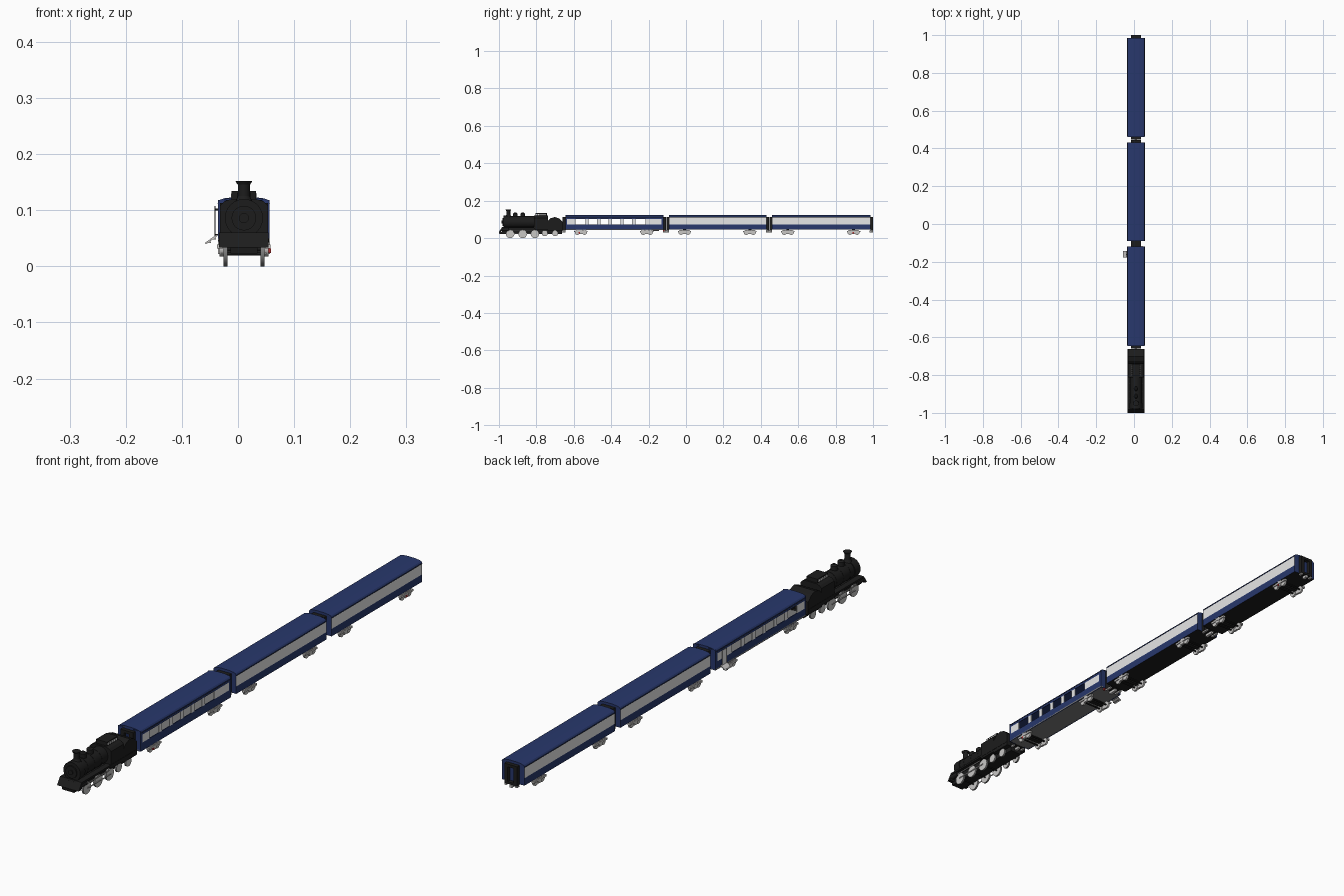
import bpy, bmesh, math
from mathutils import Matrix, Vector

cube = bpy.data.objects.get("Cube")
if cube:
    bpy.data.objects.remove(cube)

XC = 0.0105  # centre line of the train


def material(name, rgb):
    m = bpy.data.materials.new(name)
    m.use_nodes = True
    m.diffuse_color = (*rgb, 1)
    m.node_tree.nodes["Principled BSDF"].inputs["Base Color"].default_value = (*rgb, 1)
    return m


blue = material("coach blue", (0.021, 0.039, 0.15))
white = material("band pale grey", (0.83, 0.83, 0.83))
black = material("engine black", (0.012, 0.012, 0.012))
charcoal = material("floor grey", (0.2, 0.2, 0.2))
steel = material("wheel steel", (0.58, 0.57, 0.56))
red = material("signal red", (0.45, 0.03, 0.03))
orange = material("lamp orange", (0.6, 0.2, 0.04))


def finish(name, bm, *mats):
    bmesh.ops.recalc_face_normals(bm, faces=bm.faces)
    me = bpy.data.meshes.new(name)
    bm.to_mesh(me)
    bm.free()
    for m in mats:
        me.materials.append(m)
    ob = bpy.data.objects.new(name, me)
    bpy.context.collection.objects.link(ob)
    return ob


def box(name, mat, x, y, z, tilt=0):
    """Box from (low, high) ranges, x measured from the centre line."""
    bm = bmesh.new()
    size = [b - a for a, b in (x, y, z)]
    mid = [(a + b) / 2 for a, b in (x, y, z)]
    mid[0] += XC
    bmesh.ops.create_cube(bm, size=1, matrix=Matrix.Translation(mid)
                          @ Matrix.Rotation(tilt, 4, 'Y') @ Matrix.Diagonal((*size, 1)))
    return finish(name, bm, mat)


def around(centre, half):
    return (centre - half, centre + half)


def prism(name, pts, lo, hi, axis, *mats, rule=None):
    """Extrude a profile along y (points x,z) or along x (points y,z)."""
    bm = bmesh.new()
    if axis == 'Y':
        vs = [bm.verts.new((XC + a, lo, b)) for a, b in pts]
        move = Vector((0, hi - lo, 0))
    else:
        vs = [bm.verts.new((XC + lo, a, b)) for a, b in pts]
        move = Vector((hi - lo, 0, 0))
    face = bm.faces.new(vs)
    out = bmesh.ops.extrude_face_region(bm, geom=[face], use_keep_orig=True)
    bmesh.ops.translate(bm, vec=move, verts=[v for v in out["geom"] if isinstance(v, bmesh.types.BMVert)])
    bmesh.ops.recalc_face_normals(bm, faces=bm.faces)
    bm.normal_update()
    if rule:
        for f in bm.faces:
            f.material_index = rule(f.normal, f.calc_center_median())
    return finish(name, bm, *mats)


def cyl(name, mat, loc, r, depth, axis='Z', r2=None, sides=20, rim=None):
    """Cylinder or cone, with an optional second material on its rim."""
    turn = {'X': Matrix.Rotation(math.pi / 2, 4, 'Y'),
            'Y': Matrix.Rotation(math.pi / 2, 4, 'X'), 'Z': Matrix()}[axis]
    bm = bmesh.new()
    bmesh.ops.create_cone(bm, cap_ends=True, segments=sides, radius1=r, radius2=r if r2 is None else r2,
                          depth=depth, matrix=Matrix.Translation((XC + loc[0], loc[1], loc[2])) @ turn)
    for f in bm.faces:
        f.smooth = len(f.verts) == 4
        f.material_index = int(f.smooth and rim is not None)
    for e in bm.edges:
        e.smooth = all(len(f.verts) == 4 for f in e.link_faces)
    return finish(name, bm, mat, *([rim] if rim else []))


def wheels(name, y, z, r, x, rim):
    cyl(name + "_axle", black, (0, y, z), 0.003, 2 * x, 'X', sides=8)
    for s in (-1, 1):
        cyl(name + "_wheel", steel, (s * x, y, z), r, 0.007, 'X', rim=rim)


def bogie(name, y):
    for d in (-0.019, 0.019):
        wheels(name, y + d, 0.031, 0.0135, 0.04, steel)
    box(name + "_bolster", black, (-0.033, 0.033), around(y, 0.008), (0.031, 0.046))
    for s in (-1, 1):
        box(name + "_side_frame", steel, around(s * 0.0425, 0.005), around(y, 0.036), (0.032, 0.039))
        box(name + "_spring", steel, around(s * 0.0425, 0.004), around(y, 0.009), (0.022, 0.044))


def gangway(name, y0, y1):
    # hollow frame with open middle
    for s in (-1, 1):
        box(name + "_post", black, around(s * 0.019, 0.007), (y0, y1), (0.046, 0.114))
    box(name + "_top", black, (-0.026, 0.026), (y0, y1), (0.104, 0.114))
    box(name + "_step", black, (-0.026, 0.026), (y0, y1), (0.042, 0.05))
    box(name + "_coupler", steel, (-0.005, 0.005), (y0 - 0.004, y1), (0.031, 0.04))
    for s in (-1, 1):
        box(name + "_buffer", steel, around(s * 0.022, 0.004), (y0, y1), (0.036, 0.041))


ROOF = [(0.046, 0.110), (0.046, 0.114), (0.042, 0.119), (0.034, 0.1215), (0.016, 0.1235)]
ROOF = ROOF + [(-x, z) for x, z in reversed(ROOF)]


def coach_colour(n, c):
    if n.z < -0.9:
        return 2
    return 1 if abs(n.x) > 0.9 and 0.073 < c.z < 0.109 else 0


def car_fittings(name, y0, y1):
    bogie(name + "_front_bogie", y0 + 0.083)
    bogie(name + "_rear_bogie", y1 - 0.09)
    gangway(name + "_front_gangway", y0 - 0.014, y0)
    gangway(name + "_rear_gangway", y1, y1 + 0.014)
    for s in (-1, 1):
        box(name + "_gutter", black, around(s * 0.0462, 0.0005), (y0 + 0.001, y1), (0.1108, 0.1116))


# Two closed coaches
for name, y0, y1 in (("middle_coach", -0.091, 0.431), ("rear_coach", 0.461, 0.986)):
    low = [(-0.046, 0.072), (-0.046, 0.045), (0.046, 0.045), (0.046, 0.072)]
    prism(name + "_body", ROOF + low, y0, y1, 'Y', blue, white, black, rule=coach_colour)
    car_fittings(name, y0, y1)

# Open coach with a hollow roof and see-through windows
A, B = -0.645, -0.12
lining = [(x * 0.94, z - 0.002 if z > 0.11 else z) for x, z in reversed(ROOF)]
prism("open_coach_roof", ROOF + lining, A, B, 'Y', blue)
box("open_coach_floor", charcoal, (-0.046, 0.046), (A, B), (0.045, 0.05))
W0, PITCH, COUNT = -0.592, 0.0625, 6
W1 = W0 + PITCH * COUNT
for s in (-1, 1):
    wall = around(s * 0.0445, 0.0015)
    box("open_coach_lower_wall", blue, wall, (A, B), (0.0445, 0.074))
    box("window_header", blue, wall, (A, B), (0.103, 0.1105))
    box("front_wall_panel", white, wall, (A + 0.01, W0), (0.074, 0.103))
    box("rear_wall_panel", white, wall, (W1, B - 0.012), (0.074, 0.103))
    for i in range(1, COUNT):
        box("window_pillar", white, wall, around(W0 + i * PITCH, 0.009), (0.074, 0.103))
    for y0, y1 in ((A, A + 0.01), (B - 0.012, B)):
        box("corner_post", blue, wall, (y0, y1), (0.074, 0.103))
    for y in (A, B - 0.003):
        box("open_coach_end_wall", blue, around(s * 0.032, 0.014), (y, y + 0.003), (0.0445, 0.118))
for y in (A, B - 0.003):
    box("end_wall_lintel", blue, (-0.018, 0.018), (y, y + 0.003), (0.106, 0.122))
car_fittings("open_coach", A, B)
cyl("vestibule_lamp", orange, (0, A + 0.012, 0.085), 0.008, 0.006, 'Y')

# Side door and boarding steps
box("side_door", white, (-0.0525, -0.051), (-0.174, -0.15), (0.05, 0.108))
box("door_edge", black, (-0.0527, -0.0508), (-0.176, -0.174), (0.05, 0.108))
for z in (0.055, 0.1):
    box("door_hinge", black, (-0.052, -0.046), (-0.164, -0.16), (z, z + 0.003))
box("step_plate", steel, (-0.071, -0.047), (-0.178, -0.144), (0.046, 0.049), tilt=-0.62)
for i in range(2):
    box("step_tread", steel, around(-0.063 + i * 0.009, 0.004), (-0.178, -0.144),
        (0.042 + i * 0.006, 0.044 + i * 0.006))

# Small red markers
for y in (-0.57, 0.893):
    box("side_marker", red, (0.042, 0.048), around(y, 0.004), (0.024, 0.032))
box("tail_marker", red, (0.028, 0.034), around(B, 0.004), (0.036, 0.044))

# Engine boiler and smokebox
cyl("boiler", black, (0, -0.888, 0.086), 0.031, 0.17, 'Y', sides=24)
cyl("smokebox_ring", black, (0, -0.962, 0.086), 0.034, 0.03, 'Y', sides=24)
cyl("smokebox_door", black, (0, -0.979, 0.086), 0.022, 0.006, 'Y', sides=24)
cyl("door_handle", black, (0, -0.983, 0.086), 0.009, 0.006, 'Y', sides=12)
for y in (-0.925, -0.885, -0.845):
    cyl("boiler_band", black, (0, y, 0.086), 0.0318, 0.004, 'Y', sides=24)

# Chimney and domes
cyl("chimney_base", black, (0, -0.95, 0.119), 0.017, 0.014, r2=0.01)
cyl("chimney", black, (0, -0.95, 0.133), 0.0105, 0.03)
cyl("chimney_cap", black, (0, -0.95, 0.149), 0.0115, 0.006, r2=0.015)
for y in (-0.912, -0.872):
    cyl("dome", black, (0, y, 0.12), 0.012, 0.022)
    cyl("dome_cap", black, (0, y, 0.1335), 0.012, 0.005, r2=0.006)

# Frame, running boards and front buffer plate
box("main_frame", black, (-0.024, 0.024), (-0.985, -0.662), (0.023, 0.056))
for s in (-1, 1):
    box("running_board", black, around(s * 0.033, 0.011), (-0.975, -0.662), (0.053, 0.06))
    cyl("cylinder", black, (s * 0.036, -0.965, 0.046), 0.009, 0.032, 'Y')
    box("side_rod", steel, around(s * 0.039, 0.001), (-0.94, -0.805), (0.021, 0.025))
    box("piston_rod", steel, around(s * 0.041, 0.001), (-0.945, -0.82), (0.04, 0.044))
prism("pilot_plate", [(-0.982, 0.06), (-1.0, 0.034), (-0.988, 0.034), (-0.972, 0.06)],
      -0.044, 0.044, 'X', black)
prism("pilot_foot", [(-1.0, 0.034), (-0.998, 0.023), (-0.984, 0.023), (-0.984, 0.034)],
      -0.024, 0.024, 'X', black)

# Cab with raised vent
cab = [(0.043, 0.045), (0.043, 0.108), (0.035, 0.116), (0.022, 0.12)]
prism("cab", cab + [(-x, z) for x, z in reversed(cab)], -0.812, -0.738, 'Y', black)
box("cab_vent", black, (-0.022, 0.022), (-0.805, -0.744), (0.118, 0.134))
for s in (-1, 1):
    for i in range(5):
        y = -0.801 + i * 0.011
        box("vent_pane", white, around(s * 0.0222, 0.001), (y, y + 0.007), (0.122, 0.13))

# Tender with rounded load
prism("tender", [(-0.74, 0.04), (-0.74, 0.09), (-0.724, 0.106), (-0.702, 0.113),
                 (-0.68, 0.106), (-0.661, 0.088), (-0.661, 0.04)], -0.043, 0.043, 'X', black)

# Engine wheels
for y in (-0.94, -0.873, -0.808):
    wheels("driving", y, 0.0225, 0.0225, 0.033, charcoal)
for y in (-0.755, -0.7):
    wheels("tender", y, 0.026, 0.016, 0.033, charcoal)
